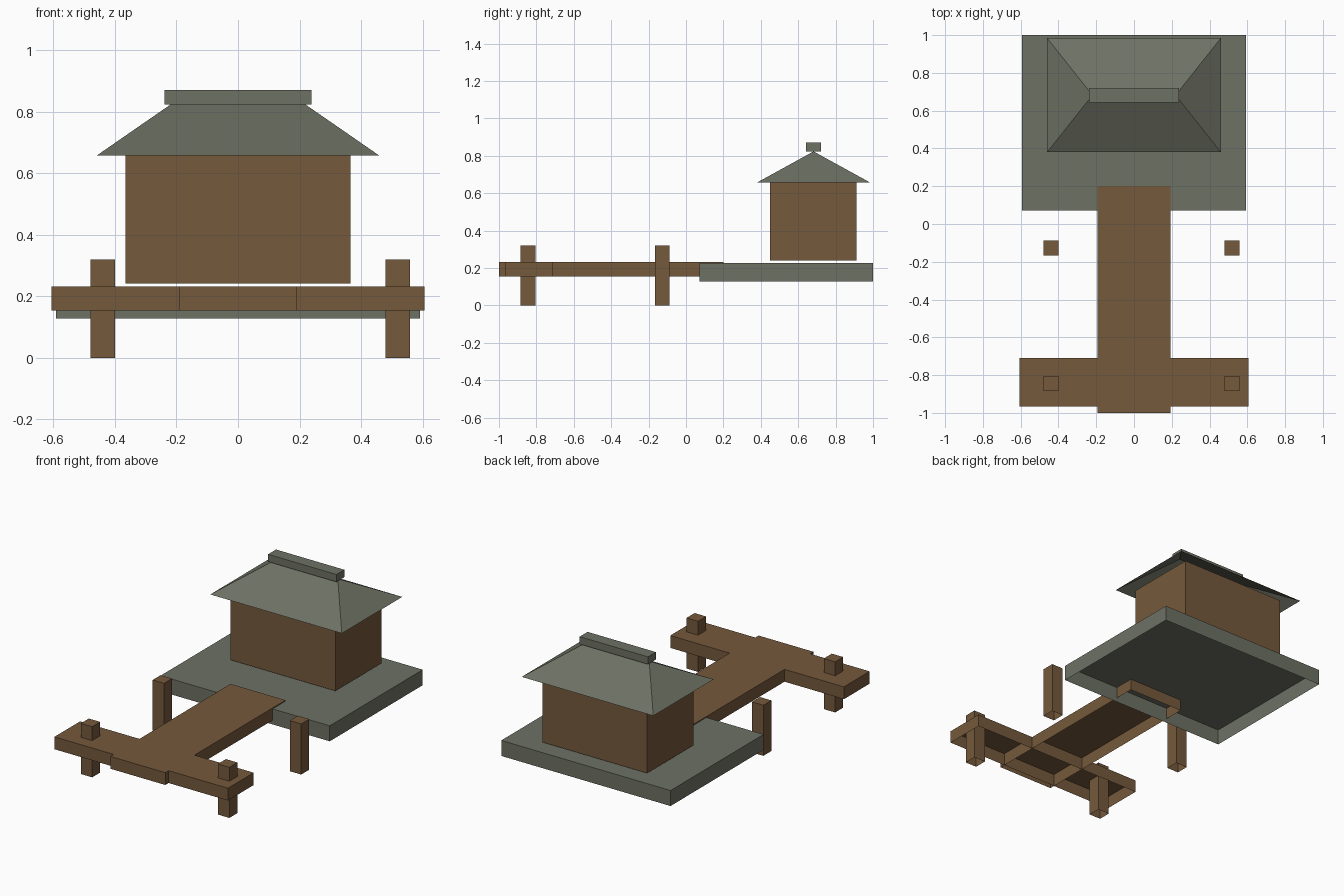
import bpy
import bmesh

if "Cube" in bpy.data.objects:
    bpy.data.objects.remove(bpy.data.objects["Cube"])


def material(name, rgb):
    m = bpy.data.materials.new(name)
    m.diffuse_color = (*rgb, 1.0)
    m.use_nodes = True
    m.node_tree.nodes["Principled BSDF"].inputs["Base Color"].default_value = m.diffuse_color
    return m


wood = material("brown wood", (0.178, 0.100, 0.045))
slate = material("grey green slate", (0.154, 0.166, 0.127))


def box(name, x, y, z, mat, top=None):
    """Box over three ranges, open underneath; top moves its upper corners to an x, y range."""
    bm = bmesh.new()
    bmesh.ops.create_cube(bm, size=1)
    bm.normal_update()
    bottom = [f for f in bm.faces if f.normal.z < -0.5]
    bmesh.ops.delete(bm, geom=bottom, context='FACES_ONLY')
    tx, ty = top or (x, y)
    for v in bm.verts:
        upper = v.co.z > 0
        rx, ry = (tx, ty) if upper else (x, y)
        v.co = (rx[v.co.x > 0], ry[v.co.y > 0], z[upper])
    # A top narrowed to a line collapses into a ridge
    bmesh.ops.remove_doubles(bm, verts=bm.verts, dist=1e-5)
    bm.normal_update()
    mesh = bpy.data.meshes.new(name)
    bm.to_mesh(mesh)
    bm.free()
    mesh.materials.append(mat)
    obj = bpy.data.objects.new(name, mesh)
    bpy.context.collection.objects.link(obj)
    return obj


# Stone platform and hut
box("platform", (-0.592, 0.592), (0.071, 1.0), (0.128, 0.226), slate)
box("hut_walls", (-0.366, 0.366), (0.45, 0.911), (0.241, 0.657), wood)

# Hipped roof, hollow below, with ridge cap
box("roof", (-0.46, 0.46), (0.380, 0.984), (0.657, 0.823), slate,
    top=((-0.22, 0.22), (0.682, 0.682)))
box("ridge_cap", (-0.239, 0.239), (0.642, 0.721), (0.823, 0.870), slate)

# Jetty decks
box("walkway", (-0.192, 0.192), (-1.0, 0.2), (0.154, 0.232), wood)
box("cross_deck", (-0.607, 0.607), (-0.967, -0.71), (0.154, 0.232), wood)

# Mooring posts
h = 0.04
for side, px in (("left", -0.44), ("right", 0.519)):
    for end, py in (("front", -0.845), ("rear", -0.127)):
        box(f"{end}_{side}_post", (px - h, px + h), (py - h, py + h), (0, 0.32), wood)
